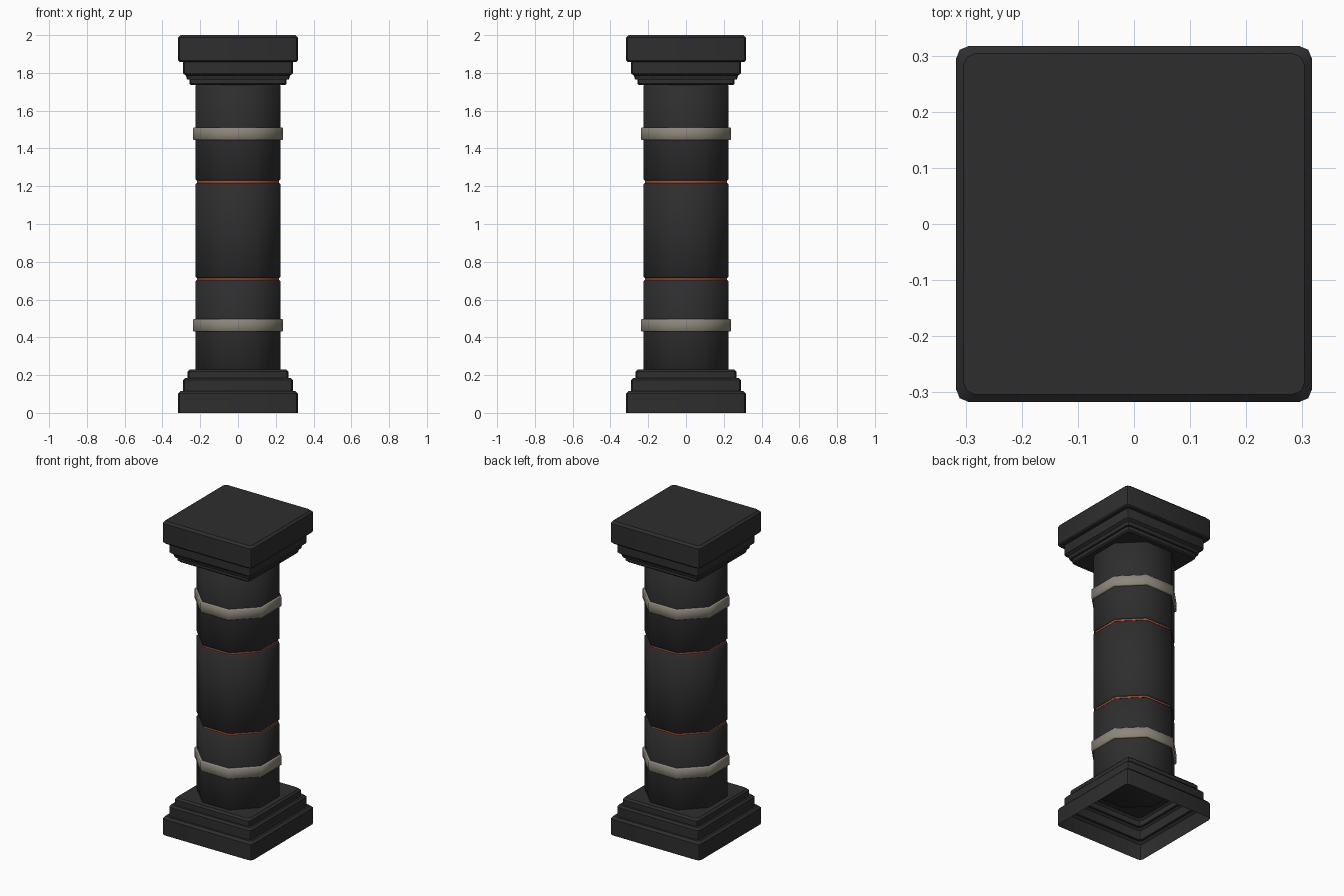
import bpy, bmesh, math

if "Cube" in bpy.data.objects:
    bpy.data.objects.remove(bpy.data.objects["Cube"])


def material(name, rgb):
    m = bpy.data.materials.new(name)
    m.diffuse_color = (*rgb, 1)
    m.use_nodes = True
    m.node_tree.nodes["Principled BSDF"].inputs["Base Color"].default_value = m.diffuse_color
    return m


STONE = material("dark stone", (0.027, 0.027, 0.027))
BAND = material("warm grey band", (0.27, 0.24, 0.195))
RUST = material("rust orange", (0.40, 0.085, 0.035))


def octagon(a):
    """Regular octagon with flat sides at distance a."""
    r = a / math.cos(math.pi / 8)
    return [(r * math.cos(math.pi / 8 + i * math.pi / 4),
             r * math.sin(math.pi / 8 + i * math.pi / 4)) for i in range(8)]


def square(h, c=0.022):
    """Square of half-width h with softened corners."""
    pts = []
    for k in range(4):
        for j in range(3):
            t = k * math.pi / 2 + j * math.pi / 4
            sx, sy = [(1, 1), (-1, 1), (-1, -1), (1, -1)][k]
            pts.append((sx * (h - c) + c * math.cos(t), sy * (h - c) + c * math.sin(t)))
    return pts


def stack(name, shape, profile, mat, bottom=True, top=True, angle=30):
    """Join outlines at the (half-width, z) points of a profile."""
    bm = bmesh.new()
    rings = [[bm.verts.new((x, y, z)) for x, y in shape(w)] for w, z in profile]
    n = len(rings[0])
    for a, b in zip(rings, rings[1:]):
        for i in range(n):
            j = (i + 1) % n
            bm.faces.new((a[i], a[j], b[j], b[i]))
    if bottom:
        bm.faces.new(rings[0][::-1])
    if top:
        bm.faces.new(rings[-1])
    me = bpy.data.meshes.new(name)
    bm.to_mesh(me)
    bm.free()
    me.materials.append(mat)
    ob = bpy.data.objects.new(name, me)
    bpy.context.collection.objects.link(ob)
    bpy.ops.object.select_all(action='DESELECT')
    ob.select_set(True)
    bpy.context.view_layer.objects.active = ob
    bpy.ops.object.shade_smooth_by_angle(angle=math.radians(angle))
    return ob


# Stepped base, hollow underneath
stack("base", square, [
    (0.317, 0), (0.317, 0.102), (0.304, 0.115),
    (0.291, 0.115), (0.291, 0.174), (0.280, 0.185),
    (0.267, 0.185), (0.267, 0.219), (0.256, 0.230)], STONE, bottom=False)

# Stepped capital
stack("capital", square, [
    (0.250, 1.735), (0.258, 1.743), (0.258, 1.765), (0.270, 1.765),
    (0.275, 1.785), (0.291, 1.797), (0.291, 1.858),
    (0.310, 1.858), (0.317, 1.865), (0.317, 1.987), (0.304, 2.0)], STONE)

# Eight-sided shaft in three drums separated by grooves
A, C = 0.226, 0.008
for name, z0, z1 in (("shaft_lower", 0.225, 0.703), ("shaft_middle", 0.714, 1.218),
                     ("shaft_upper", 1.229, 1.74)):
    stack(name, octagon, [(A - C, z0), (A, z0 + C), (A, z1 - C), (A - C, z1)],
          STONE, angle=50)

# Rust inlays inside the grooves
for name, z in (("inlay_lower", 0.7085), ("inlay_upper", 1.2235)):
    stack(name, octagon, [(A - C, z - 0.0065), (A - C, z + 0.0065)], RUST, angle=50)

# Raised bands
for name, z0 in (("band_lower", 0.43), ("band_upper", 1.444)):
    stack(name, octagon, [(0.233, z0), (0.237, z0 + 0.004), (0.237, z0 + 0.063),
                          (0.233, z0 + 0.067)], BAND, angle=50)
